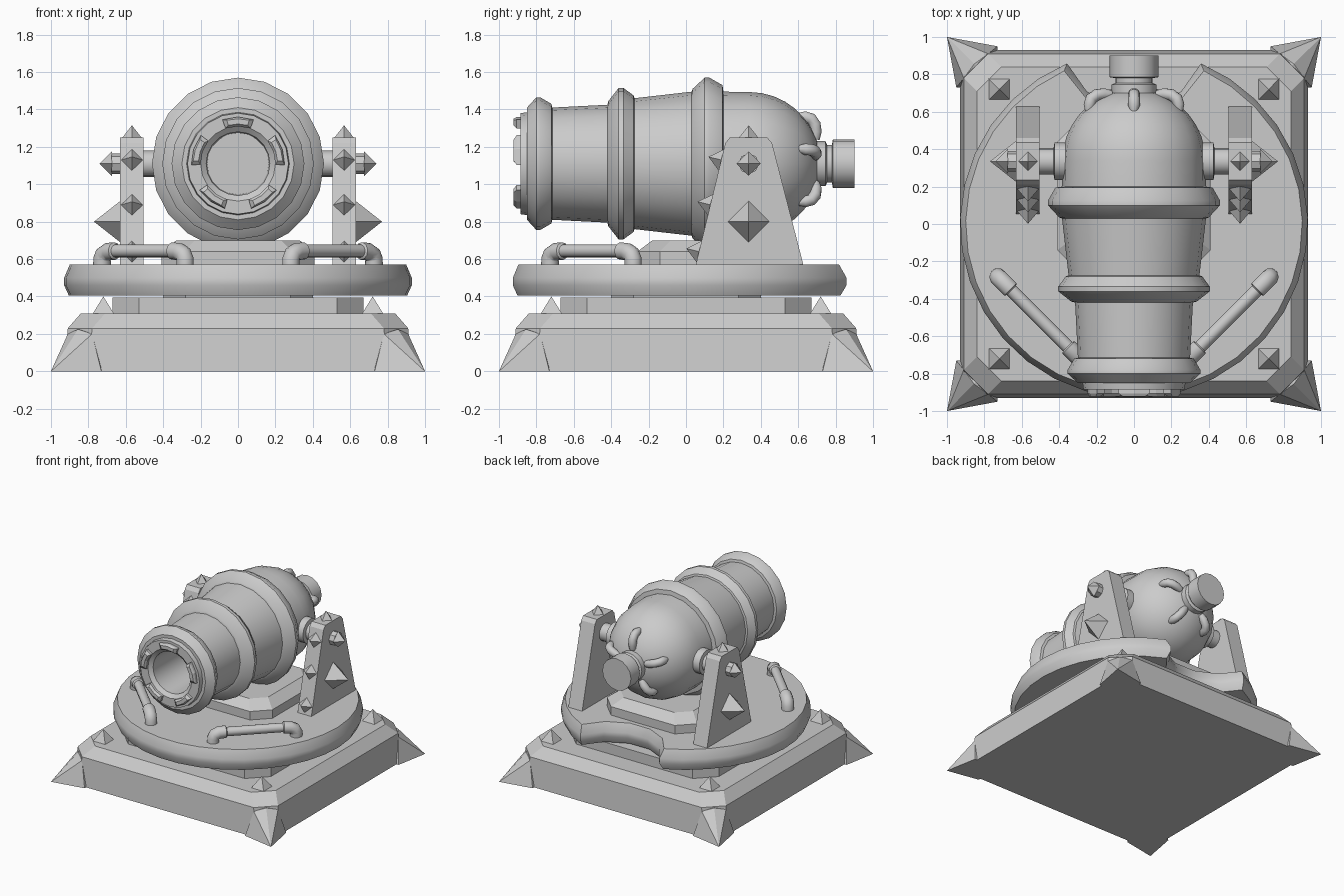
import bpy, bmesh
from math import sin, cos, pi, atan2, acos, sqrt, radians
from mathutils import Vector, Matrix

if "Cube" in bpy.data.objects:
    bpy.data.objects.remove(bpy.data.objects["Cube"])

AXIS_Z = 1.11   # height of the barrel axis


def finish(name, bm, smooth=None):
    bmesh.ops.remove_doubles(bm, verts=bm.verts, dist=1e-5)
    bmesh.ops.recalc_face_normals(bm, faces=bm.faces)
    me = bpy.data.meshes.new(name)
    bm.to_mesh(me)
    bm.free()
    ob = bpy.data.objects.new(name, me)
    bpy.context.collection.objects.link(ob)
    if smooth:
        bpy.ops.object.select_all(action='DESELECT')
        ob.select_set(True)
        bpy.context.view_layer.objects.active = ob
        bpy.ops.object.shade_smooth_by_angle(angle=radians(smooth))
    return ob


def loft(name, rings, smooth=None):
    """Join equal-length rings of 3D points and cap both ends."""
    bm = bmesh.new()
    vs = [[bm.verts.new(p) for p in r] for r in rings]
    n = len(vs[0])
    for a, b in zip(vs, vs[1:]):
        for i in range(n):
            bm.faces.new((a[i], a[(i + 1) % n], b[(i + 1) % n], b[i]))
    bm.faces.new(vs[0][::-1])
    bm.faces.new(vs[-1])
    return finish(name, bm, smooth)


def chamfer_square(h, c, z, cy=0):
    k = h - c
    pts = [(h, -k), (h, k), (k, h), (-k, h), (-h, k), (-h, -k), (-k, -h), (k, -h)]
    return [(x, y + cy, z) for x, y in pts]


def revolve(name, profile, n, axis, origin, smooth=32):
    """Profile of (distance along axis, radius)."""
    def ring(d, r):
        out = []
        for i in range(n):
            u, v = r * sin(2 * pi * i / n), r * cos(2 * pi * i / n)
            out.append(Vector(origin) + Vector((d, u, v) if axis == 'X' else (u, d, v)))
        return out
    return loft(name, [ring(d, max(r, 0.001)) for d, r in profile], smooth)


def spike(name, pos, normal, half, height, roll=0):
    """Four-sided pyramid standing on a surface."""
    bm = bmesh.new()
    n = Vector(normal).normalized()
    m = (Matrix.Translation(Vector(pos) + n * height / 2)
         @ n.to_track_quat('Z', 'Y').to_matrix().to_4x4() @ Matrix.Rotation(roll, 4, 'Z'))
    bmesh.ops.create_cone(bm, cap_ends=True, segments=4, radius1=half, radius2=0,
                          depth=height, matrix=m)
    finish(name, bm)


def tube(name, pts, radius):
    """Round bar along points of (x, y, z, thickness factor)."""
    cu = bpy.data.curves.new(name, 'CURVE')
    cu.dimensions = '3D'
    cu.bevel_depth = radius
    cu.bevel_resolution = 3
    cu.use_fill_caps = True
    sp = cu.splines.new('POLY')
    sp.points.add(len(pts) - 1)
    for p, (x, y, z, f) in zip(sp.points, pts):
        p.co = (x, y, z, 1)
        p.radius = f
    ob = bpy.data.objects.new(name, cu)
    bpy.context.collection.objects.link(ob)
    bpy.ops.object.select_all(action='DESELECT')
    ob.select_set(True)
    bpy.context.view_layer.objects.active = ob
    bpy.ops.object.convert(target='MESH')
    bpy.ops.object.shade_smooth_by_angle(angle=radians(50))


# Square base and the step above it
loft("base", [chamfer_square(.93, .13, 0), chamfer_square(.91, .13, .23),
              chamfer_square(.84, .13, .31)])
loft("base_step", [chamfer_square(.67, .14, .30), chamfer_square(.67, .14, .395)])

# Corner claws and small spikes on the base
for sx in (-1, 1):
    for sy in (-1, 1):
        bm = bmesh.new()
        for x, y, z in [(1, 1, 0), (.73, .95, 0), (.95, .73, 0), (.78, .91, .2),
                        (.91, .78, .2), (.855, .855, .225), (.72, .72, 0), (.76, .76, .2)]:
            bm.verts.new((x * sx, y * sy, z))
        bmesh.ops.convex_hull(bm, input=bm.verts)
        finish("corner_claw", bm)
        spike("base_spike", (.72 * sx, .72 * sy, .305), (0, 0, 1), .083, .095, pi / 4)


# Turntable disc with a round notch at the back
def disc_outline(R, q, z):
    t = acos((R * R + 1 - q * q) / (2 * R))
    pts = []
    for i in range(30):
        a = pi / 2 + t + (2 * pi - 2 * t) * i / 29
        pts.append((R * cos(a), R * sin(a), z))
    a0 = atan2(R * cos(t) - 1, R * sin(t))
    for i in range(1, 5):
        a = a0 + (-pi - 2 * a0) * i / 5
        pts.append((q * cos(a), 1 + q * sin(a), z))
    return pts


loft("turntable", [disc_outline(.905, .41, .405), disc_outline(.93, .385, .46),
                   disc_outline(.93, .385, .50), disc_outline(.90, .415, .57)], 30)
revolve_core = [chamfer_square(.4, .12, .39), chamfer_square(.4, .12, .41)]
loft("turntable_pivot", revolve_core)

# Low pedestal under the barrel
loft("pedestal", [chamfer_square(.41, .12, .56, .15), chamfer_square(.41, .12, .64, .15),
                  chamfer_square(.33, .10, .70, .15)])

for s in (-1, 1):
    # Grab handle
    ends = [(.727, .283, .56, 1.35), (.727, .283, .60, 1.35), (.718, .292, .625, 1.35),
            (.695, .315, .64, 1.35), (.66, .35, .643, 1.35), (.655, .355, .643, 1)]
    path = [(s * a, -b, z, f) for a, b, z, f in ends]
    path += [(s * b, -a, z, f) for a, b, z, f in reversed(ends)]
    tube("grab_handle", path, .035)

    # Support cheek
    side = [(.05, .56), (.21, 1.22), (.235, 1.25), (.435, 1.25), (.46, 1.22), (.63, .56)]
    loft("support", [[(s * x, y, z) for y, z in side] for x in (.505, .63)])

    # Spikes on the support
    spike("support_side_spike", (s * .63, .335, .80), (s, 0, 0), .11, .14)
    spike("support_top_spike", (s * .567, .335, 1.245), (0, 0, 1), .055, .07)
    for z in (.64, .89, 1.13):
        spike("support_front_spike", (s * .567, .05 + (z - .56) * .2424, z),
              (0, -.972, .236), .058, .07)

    # Trunnion with collar and pointed end
    revolve("trunnion", [(s * .33, .1), (s * .425, .1), (s * .43, .07), (s * .51, .07)],
            16, 'X', (0, .335, AXIS_Z))
    revolve("trunnion_end", [(s * .62, .055), (s * .675, .055)], 8, 'X', (0, .335, AXIS_Z))
    spike("trunnion_spike", (s * .675, .335, AXIS_Z), (s, 0, 0), .065, .065)

# Barrel: bore, muzzle, three raised rings and round breech
profile = [(-.40, 0), (-.40, .165), (-.86, .17), (-.885, .20), (-.885, .27), (-.85, .275),
           (-.85, .30), (-.80, .355), (-.78, .355), (-.72, .32), (-.715, .30), (-.42, .315),
           (-.415, .335), (-.36, .405), (-.335, .405), (-.28, .365), (-.275, .35), (.03, .385),
           (.035, .40), (.10, .46), (.125, .46), (.195, .42), (.20, .385)]
profile += [(.34 + .38 * sin(a), .383 * cos(a)) for a in [i * pi / 18 for i in range(10)]]
revolve("barrel", profile, 20, 'Y', (0, 0, AXIS_Z))

# Knob at the back of the breech
revolve("breech_knob", [(.64, .12), (.745, .12), (.755, .10), (.78, .10), (.785, .13),
                        (.90, .13)], 16, 'Y', (0, 0, AXIS_Z))

# Five breech ribs and five muzzle lugs
for k in range(5):
    t = pi / 2 + k * 2 * pi / 5
    tube("breech_rib", [(r * cos(t), y, AXIS_Z + r * sin(t), f) for y, r, f in
                        [(.60, .255, .6), (.635, .25, 1), (.67, .24, 1), (.69, .21, 1),
                         (.695, .17, 1), (.69, .13, .8)]], .032)

    def lug_ring(y, r0, r1, w):
        arc = [t - w, t, t + w]
        loop = [(r0, a) for a in arc] + [(r1, a) for a in reversed(arc)]
        return [(r * cos(a), y, AXIS_Z + r * sin(a)) for r, a in loop]
    loft("muzzle_lug", [lug_ring(-.87, .20, .25, .34), lug_ring(-.905, .20, .25, .34),
                        lug_ring(-.922, .212, .24, .25)])
